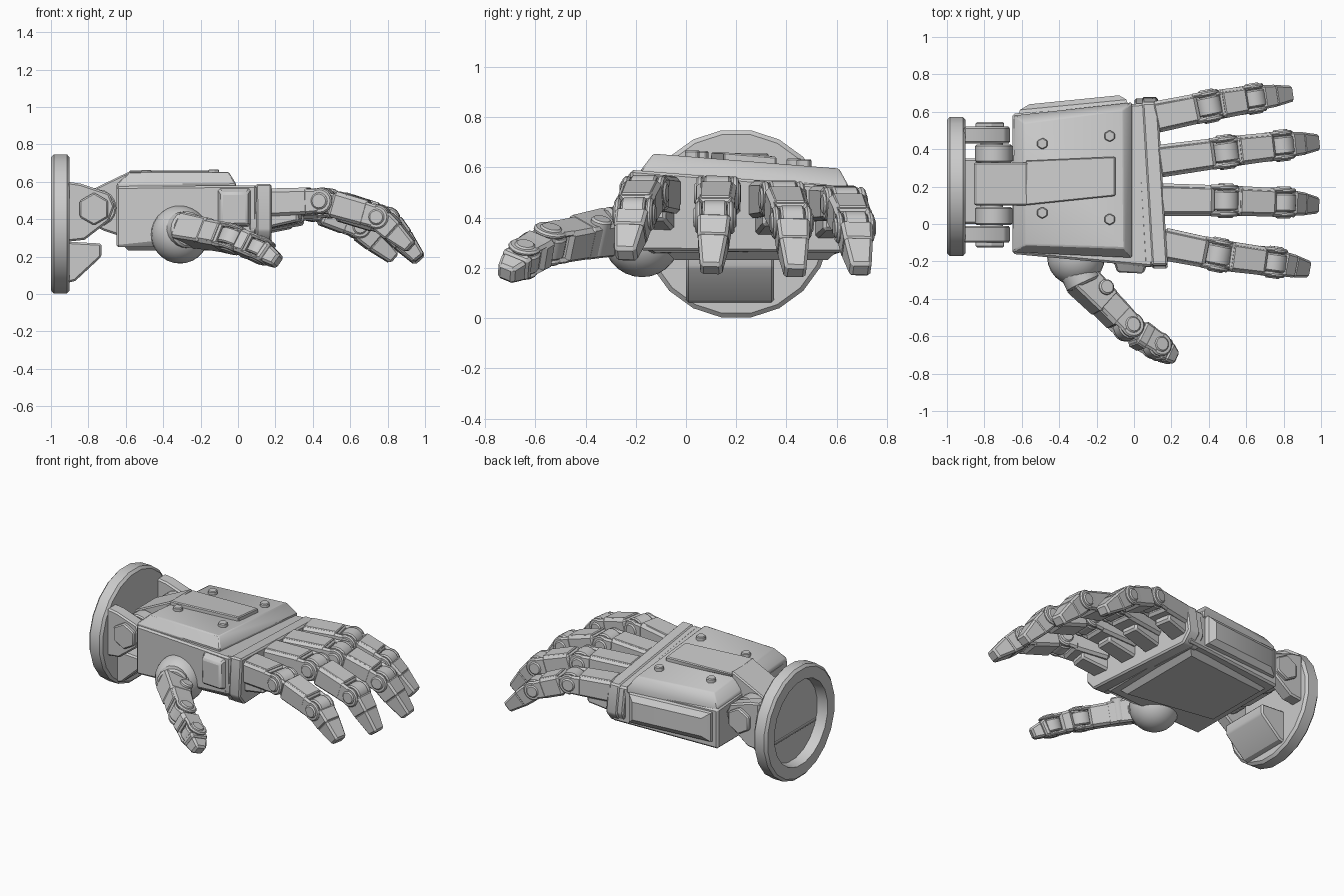
import bpy, bmesh, math
from mathutils import Vector as V, Matrix

if "Cube" in bpy.data.objects:
    bpy.data.objects.remove(bpy.data.objects["Cube"])


def finish(bm, name, bevel=0.0, segs=1):
    bmesh.ops.recalc_face_normals(bm, faces=bm.faces)
    if bevel:
        edges = [e for e in bm.edges if len(e.link_faces) == 2 and e.calc_face_angle(0) > 0.6]
        bmesh.ops.bevel(bm, geom=edges, offset=bevel, segments=segs, affect='EDGES',
                        profile=0.5, clamp_overlap=True)
    me = bpy.data.meshes.new(name)
    bm.to_mesh(me)
    bm.free()
    ob = bpy.data.objects.new(name, me)
    bpy.context.collection.objects.link(ob)
    return ob


def hull(name, pts, bevel=0.01):
    bm = bmesh.new()
    for p in pts:
        bm.verts.new(p)
    bmesh.ops.convex_hull(bm, input=bm.verts)
    bmesh.ops.dissolve_limit(bm, angle_limit=0.04, verts=bm.verts, edges=bm.edges)
    return finish(bm, name, bevel)


def prism(name, xz, y0, y1, bevel=0.01):
    return hull(name, [(x, y, z) for x, z in xz for y in (y0, y1)], bevel)


def rod(name, a, b, r, sides=16, bevel=0.008):
    a, b = V(a), V(b)
    m = Matrix.Translation((a + b) / 2) @ (b - a).to_track_quat('Z', 'Y').to_matrix().to_4x4()
    bm = bmesh.new()
    bmesh.ops.create_cone(bm, cap_ends=True, segments=sides, radius1=r, radius2=r,
                          depth=(b - a).length, matrix=m)
    return finish(bm, name, bevel)


def bar(name, a, b, side, w0, h0, w1, h1, bevel=0.012):
    """Tapered block from a to b; widths along side, heights across it."""
    a, b = V(a), V(b)
    d = (b - a).normalized()
    s = (V(side) - d * V(side).dot(d)).normalized()
    u = d.cross(s)
    pts = [p + s * i * w / 2 + u * j * h / 2
           for p, w, h in ((a, w0, h0), (b, w1, h1)) for i in (-1, 1) for j in (-1, 1)]
    return hull(name, pts, bevel)


def joint(name, p, s, w, r):
    rod(name + "_barrel", p - s * w * 0.3, p + s * w * 0.3, r * 1.05)
    rod(name + "_pin", p - s * w * 0.53, p + s * w * 0.53, r * 0.66)
    for k in (-1, 1):
        rod(name + "_cheek", p + s * k * w * 0.32, p + s * k * w * 0.48, r)


def finger(name, pts, side, w, h):
    """Three jointed phalanges: base, two hinges, tapered tip."""
    pts = [V(p) for p in pts]
    for i in range(3):
        a, b = pts[i], pts[i + 1]
        d = (b - a).normalized()
        s = (V(side) - d * V(side).dot(d)).normalized()
        u = d.cross(s)
        wi, hi = w * (1 - 0.08 * i), h * (1 - 0.05 * i)
        n = f"{name}_segment_{i + 1}"
        if i == 2:
            mid = a.lerp(b, 0.5)
            bar(n, a + d * hi * 0.2, mid, s, wi * 0.9, hi, wi * 0.82, hi * 0.9)
            bar(n + "_tip", a.lerp(b, 0.45), b, s, wi * 0.82, hi * 0.9, wi * 0.58, hi * 0.55)
            continue
        start = a + d * (hi * 0.4 if i else 0)
        end = b - d * hi * 0.4
        bar(n, start, end, s, wi, hi, wi * 0.94, hi * 0.96, 0.016)
        bar(n + "_cover", start + d * 0.01 + u * hi * 0.44, end - d * 0.01 + u * hi * 0.42, s,
            wi * 0.8, hi * 0.18, wi * 0.76, hi * 0.18, 0.006)
        for k in (-1, 1):
            o = s * k * wi * 0.4
            bar(n + "_fork", end - d * 0.03 + o, b + o, s, wi * 0.17, hi * 0.92, wi * 0.17, hi * 0.86)
            if i:
                bar(n + "_rear_fork", a + o * 0.85, start + d * 0.03 + o * 0.85, s,
                    wi * 0.17, hi * 0.75, wi * 0.17, hi * 0.85)
        joint(f"{name}_hinge_{i + 1}", b, s, wi, hi * 0.47)


# Wrist flange: turned profile with a hollow back
prof = [(-0.93, 0), (-0.93, 0.275), (-1, 0.285), (-1, 0.36), (-0.985, 0.377),
        (-0.915, 0.377), (-0.9, 0.36), (-0.9, 0)]
bm = bmesh.new()
vs = [bm.verts.new((x, 0.2, 0.375 + r)) for x, r in prof]
es = [bm.edges.new(p) for p in zip(vs, vs[1:])]
bmesh.ops.rotate(bm, verts=bm.verts, cent=(0, 0.2, 0.375),
                 matrix=Matrix.Rotation(math.pi / 20, 3, 'X'))
bmesh.ops.spin(bm, geom=vs + es, cent=(0, 0.2, 0.375), axis=(1, 0, 0),
               angle=math.tau, steps=20, use_duplicate=False)
bmesh.ops.remove_doubles(bm, verts=bm.verts, dist=0.0005)
finish(bm, "wrist_flange")
prism("flange_back_bar", [(-0.94, 0.28), (-0.94, 0.295), (-0.92, 0.295), (-0.92, 0.28)], -0.05, 0.45, 0.003)

# Wrist clevis, pivot and lower stop
prism("wrist_stop", [(-0.91, 0.06), (-0.87, 0.07), (-0.73, 0.2), (-0.73, 0.27), (-0.91, 0.28)], 0.0, 0.35)
for k in (-1, 1):
    y = lambda t: 0.21 + k * t
    prism("wrist_ear", [(-0.91, 0.6), (-0.84, 0.59), (-0.69, 0.54), (-0.66, 0.47), (-0.69, 0.39),
                        (-0.82, 0.29), (-0.91, 0.28)], y(0.22), y(0.31))
    rod("wrist_collar", (-0.75, y(0.12), 0.46), (-0.75, y(0.215), 0.46), 0.1)
    rod("wrist_hex_pin", (-0.77, y(0.3), 0.455), (-0.77, y(0.335), 0.455), 0.088, 6)
rod("wrist_axle", (-0.76, -0.05, 0.455), (-0.76, 0.47, 0.455), 0.06)
prism("wrist_neck", [(-0.84, 0.5), (-0.84, 0.4), (-0.72, 0.34), (-0.6, 0.3), (-0.6, 0.56), (-0.72, 0.56)],
      0.1, 0.33)

# Palm body; the back of the hand slopes down towards +y, the thumb side is undercut
top = lambda y: 0.58 - 0.08 * (y + 0.2)
corners = [(-0.65, -0.16), (-0.65, 0.59), (0.1, 0.65), (0.1, -0.23)]
hull("palm_body", [(x, y, top(y)) for x, y in corners]
     + [(-0.65, -0.16, .25), (-0.65, .59, .25), (0.1, .65, .27), (0.1, -0.23, .33), (0.1, -0.12, .26),
        (-0.45, -0.05, .25), (-0.3, -0.2, .32)], 0.012)
hull("palm_pad", [(x, y, z) for g, z in ((0, .265), (0.035, .232)) for x, y in
                  [(-0.62 + g, 0.02 + g), (-0.62 + g, 0.54 - g), (0.05 - g, 0.6 - g), (0.05 - g, -0.08 + g),
                   (-0.15, -0.05 + g)]], 0)

# Back-of-hand armour plate, centre strip and bolts
outer = [(-0.65, -0.15), (-0.64, 0.58), (-0.01, 0.65), (-0.01, -0.18)]
inner = [(-0.58, -0.11), (-0.59, 0.54), (-0.06, 0.61), (-0.05, -0.13)]
hull("back_plate", [(x, y, top(y) + h) for x, y in outer for h in (-0.03, 0.012)]
     + [(x, y, top(y) + 0.08) for x, y in inner], 0.007)
hull("back_strip", [(-0.58, 0.1, .63), (-0.58, .33, .62), (-0.1, .15, .6), (-0.1, .36, .6),
                    (-0.58, 0.1, .662), (-0.58, .34, .645), (-0.1, .15, .66), (-0.1, .36, .642)], 0.006)
hull("strip_ramp", [(x, y, z) for x, z in [(-0.86, 0.5), (-0.84, 0.53), (-0.73, 0.565), (-0.57, 0.66),
                                           (-0.57, 0.52), (-0.73, 0.49)] for y in (0.1, 0.33)], 0.008)
for x, y in [(-0.49, 0.43), (-0.13, 0.47), (-0.49, 0.06), (-0.13, 0.025)]:
    rod("plate_bolt", (x, y, top(y) + 0.06), (x, y, top(y) + 0.105), 0.032, 6, 0.005)

# Side panels
hull("outer_side_panel", [(x, y, z) for x, y, g in
                          [(-0.62, 0.57, 0), (-0.03, .63, 0), (-0.61, 0.61, 0.01), (-0.04, .665, 0.01),
                           (-0.56, 0.64, 0.045), (-0.08, .688, 0.045)] for z in (.29 + g, .5 - g)], 0)
hull("inner_side_panel", [(-0.11, -0.2, .36), (-0.11, -0.2, .57), (.07, -0.22, .36), (.07, -0.22, .57),
                          (-0.09, -0.258, .37), (-0.09, -0.258, .54), (.05, -0.265, .37), (.05, -0.265, .54)])

# Knuckle ridge, skewed so the index side reaches further forward
for n, x0, x1, g in (("knuckle_ridge", 0.03, 0.085, -0.008), ("knuckle_lip", 0.07, 0.155, 0.0)):
    ring = [(-0.22 - g, 0.59 + g), (0.65 + g, 0.52 + g), (0.68 + g, 0.33 - g), (0.62, 0.26), (-0.18, 0.27),
            (-0.24 - g, 0.34 - g)]
    hull(n, [(x - 0.06 * (y - 0.2), y, z) for y, z in ring for x in (x0, x1)], 0.01)

# Fingers: base, first hinge, second hinge, tip
fingers = {
    "index_finger": ([(0.15, -0.105, .487), (0.45, -0.165, .498), (0.75, -0.205, .413), (0.925, -0.24, .25)], .175, .145),
    "middle_finger": ([(0.14, 0.13, .48), (0.49, 0.125, .495), (0.80, 0.115, .40), (0.968, 0.1, .19)], .175, .145),
    "ring_finger": ([(0.13, 0.335, .47), (0.49, 0.385, .475), (0.79, 0.42, .38), (0.972, 0.435, .18)], .175, .145),
    "little_finger": ([(0.11, 0.57, .455), (0.40, 0.63, .455), (0.64, 0.67, .36), (0.835, 0.695, .19)], .17, .14),
}
for n, (p, w, h) in fingers.items():
    d = V(p[3]) - V(p[0])
    side = V((-d.y, d.x, 0)).normalized()
    finger(n, p, side, w, h)
    # tapered pad under the first phalanx
    q, r = V(p[0]), V(p[1])
    bar(n + "_pad", q + V((-0.03, 0, -0.06)), q.lerp(r, 0.6) + V((0, 0, -0.05)), side, 0.13, 0.17, 0.12, 0.11)

# Thumb: ball joint, collar and segments
bm = bmesh.new()
bmesh.ops.create_uvsphere(bm, u_segments=24, v_segments=14, radius=0.155,
                          matrix=Matrix.Translation((-0.31, -0.175, 0.318)))
finish(bm, "thumb_ball")
rod("thumb_collar", (-0.315, -0.22, 0.34), (-0.265, -0.325, 0.345), 0.098, 20, 0.012)
finger("thumb", [(-0.3, -0.27, .345), (-0.03, -0.55, .295), (0.12, -0.65, .235), (0.215, -0.72, .175)],
       (0.35, 0.2, 0.9), 0.145, 0.145)
s = V((0.35, 0.2, 0.9)).normalized()
c = V((-0.17, -0.35, .325))
rod("thumb_base_pin", c - s * 0.078, c + s * 0.078, 0.042)
bar("thumb_base_block", (-0.29, -0.29, .345), (-0.15, -0.43, .32), s, 0.15, 0.165, 0.14, 0.15)

# Smooth round parts, keep hard edges
for o in bpy.data.objects:
    o.select_set(True)
bpy.context.view_layer.objects.active = bpy.data.objects["palm_body"]
bpy.ops.object.shade_smooth_by_angle(angle=math.radians(27))
